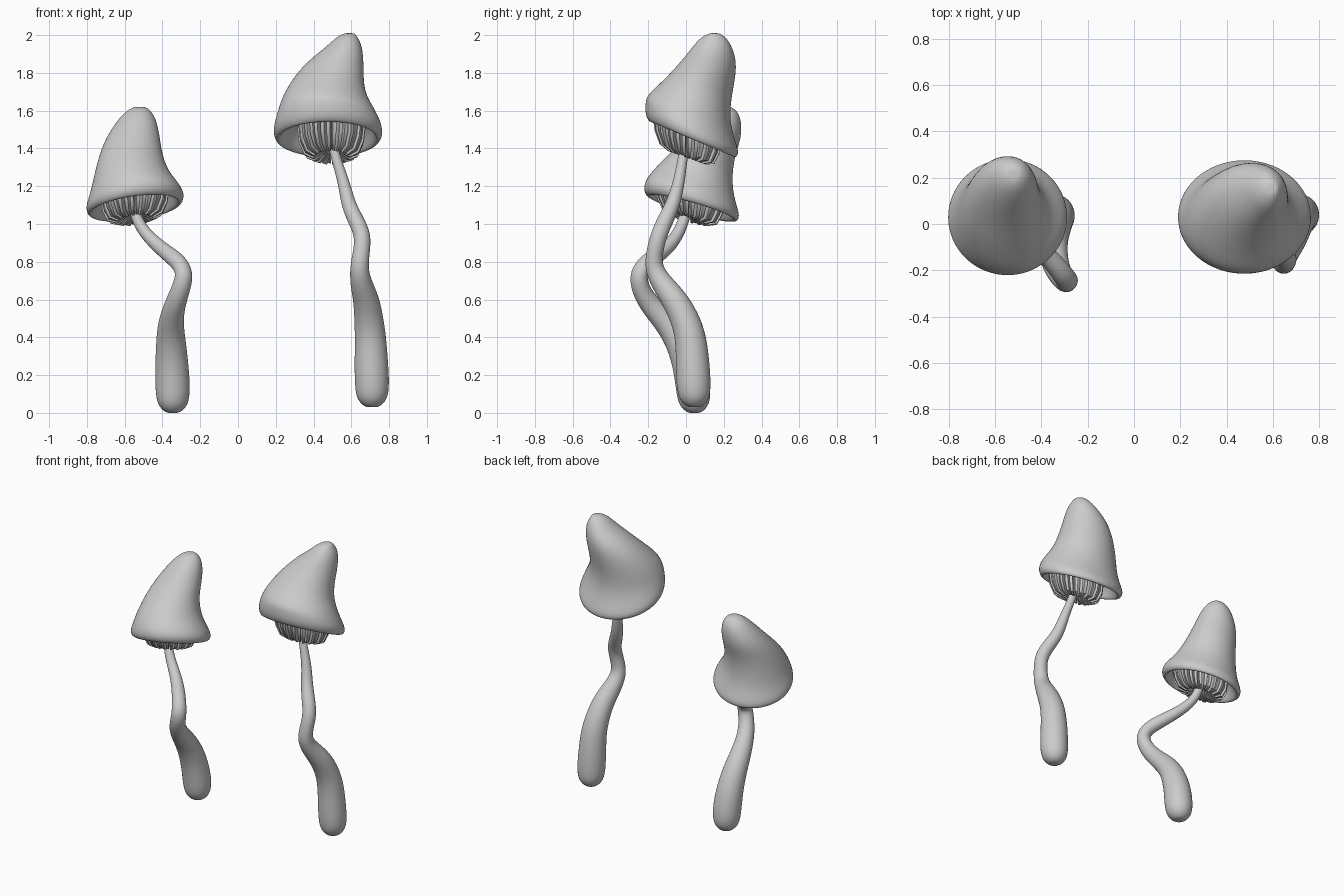
import bpy, bmesh
from math import sin, cos, pi
from mathutils import Vector

cube = bpy.data.objects.get("Cube")
if cube:
    bpy.data.objects.remove(cube, do_unlink=True)

grey = bpy.data.materials.new("plain_grey")
grey.use_nodes = True
colour = (0.6, 0.6, 0.6, 1)
grey.diffuse_color = colour
grey.node_tree.nodes["Principled BSDF"].inputs["Base Color"].default_value = colour


def finish(bm, name, subdiv):
    bmesh.ops.recalc_face_normals(bm, faces=bm.faces)
    mesh = bpy.data.meshes.new(name)
    bm.to_mesh(mesh)
    bm.free()
    mesh.materials.append(grey)
    obj = bpy.data.objects.new(name, mesh)
    bpy.context.collection.objects.link(obj)
    for poly in mesh.polygons:
        poly.use_smooth = True
    if subdiv:
        mod = obj.modifiers.new("smooth", "SUBSURF")
        mod.levels = mod.render_levels = subdiv
    return obj


def loft(rings, name):
    """Skin a list of point rings and close both ends."""
    bm = bmesh.new()
    loops = [[bm.verts.new(p) for p in ring] for ring in rings]
    n = len(loops[0])
    for a, b in zip(loops, loops[1:]):
        for i in range(n):
            j = (i + 1) % n
            bm.faces.new((a[i], a[j], b[j], b[i]))
    for end in (loops[0], loops[-1]):
        mid = bm.verts.new(sum((v.co for v in end), Vector()) / n)
        for i in range(n):
            bm.faces.new((end[i], end[(i + 1) % n], mid))
    return finish(bm, name, 2)


def cap(name, levels, tip, slope_x, slope_y):
    """Levels run tip to rim: centre x, centre y, z, radius x, radius y, tilt."""
    cx, cy, z, rx, ry, _ = levels[-1]
    # rolled lip and hollow underside
    lip = [(cx, cy, z - 0.035, rx - 0.012, ry - 0.012, 1),
           (cx, cy, z - 0.04, rx - 0.035, ry - 0.035, 1),
           (cx, cy, z, rx - 0.05, ry - 0.05, 1),
           (cx, cy, z + 0.08, rx - 0.08, ry - 0.08, 1),
           (cx, cy, z + 0.12, 0.06, 0.06, 1)]
    rings = [[Vector(tip) + Vector((0.03 * cos(t), 0.03 * sin(t), 0))
              for t in (2 * pi * i / 24 for i in range(24))]]
    for x, y, h, a, b, tilt in levels + lip:
        ring = []
        for i in range(24):
            t = 2 * pi * i / 24
            dx, dy = a * cos(t), b * sin(t)
            ring.append((x + dx, y + dy, h + tilt * (slope_x * dx + slope_y * dy)))
        rings.append(ring)
    loft(rings, name)


def stem(name, path):
    """Sweep a round section along centre points with a radius each."""
    pts = [Vector(p[:3]) for p in path]
    rings = []
    for i, p in enumerate(pts):
        d = (pts[min(i + 1, len(pts) - 1)] - pts[max(i - 1, 0)]).normalized()
        u = Vector((0, 1, 0)).cross(d).normalized()
        v = d.cross(u)
        r = path[i][3]
        rings.append([p + r * (u * cos(k * pi / 6) + v * sin(k * pi / 6))
                      for k in range(12)])
    loft(rings, name)


GILL = [(0.015, 0.1), (0.015, -0.05), (0.05, -0.12), (0.1, -0.147), (0.145, -0.125),
        (0.172, -0.06), (0.18, 0.02), (0.17, 0.07), (0.1, 0.12)]


def gills(name, centre, depth, slope_x, slope_y, count=32):
    """Thin radial plates, thicker toward the outer edge."""
    bm = bmesh.new()
    for k in range(count):
        t = 2 * pi * (k + 0.5) / count
        out, side = Vector((cos(t), sin(t), 0)), Vector((-sin(t), cos(t), 0))
        scale = 1 if k % 2 else 0.96
        sheets = []
        for s in (-1, 1):
            sheet = []
            for r, h in GILL:
                p = out * r * scale + side * s * (0.001 + r * 0.05)
                p.z = h * depth * scale + slope_x * p.x + slope_y * p.y
                sheet.append(bm.verts.new(p + Vector(centre)))
            bm.faces.new(sheet)
            sheets.append(sheet)
        n = len(GILL)
        for i in range(n):
            j = (i + 1) % n
            bm.faces.new((sheets[0][i], sheets[0][j], sheets[1][j], sheets[1][i]))
    obj = finish(bm, name, 0)
    bpy.context.view_layer.objects.active = obj
    obj.select_set(True)
    bpy.ops.object.shade_smooth_by_angle(angle=0.8)
    obj.select_set(False)


# short mushroom
cap("short_cap", [
    (-0.525, 0.205, 1.6, 0.065, 0.065, 0),
    (-0.535, 0.19, 1.55, 0.105, 0.105, 0),
    (-0.558, 0.145, 1.45, 0.147, 0.15, 0),
    (-0.57, 0.075, 1.35, 0.172, 0.178, 0.2),
    (-0.563, 0.035, 1.25, 0.205, 0.21, 0.6),
    (-0.547, 0.025, 1.18, 0.24, 0.237, 0.9),
    (-0.545, 0.03, 1.12, 0.265, 0.258, 1)], (-0.52, 0.21, 1.62), 0.13, -0.28)
gills("short_gills", (-0.545, 0.02, 1.14), 0.82, 0.13, -0.27)
stem("short_stem", [
    (-0.345, 0.045, 0.0, 0.04), (-0.345, 0.045, 0.04, 0.085), (-0.345, 0.04, 0.12, 0.097),
    (-0.35, 0.02, 0.25, 0.092), (-0.355, -0.03, 0.38, 0.082), (-0.357, -0.1, 0.48, 0.07),
    (-0.335, -0.19, 0.57, 0.058), (-0.305, -0.24, 0.65, 0.052), (-0.28, -0.255, 0.73, 0.05),
    (-0.305, -0.22, 0.79, 0.048), (-0.36, -0.15, 0.835, 0.044), (-0.43, -0.08, 0.89, 0.038),
    (-0.5, -0.035, 0.96, 0.033), (-0.55, 0.0, 1.05, 0.03), (-0.555, 0.02, 1.18, 0.03)])

# tall mushroom
cap("tall_cap", [
    (0.575, 0.145, 1.985, 0.06, 0.07, 0),
    (0.565, 0.14, 1.94, 0.095, 0.105, 0),
    (0.502, 0.117, 1.84, 0.165, 0.16, 0),
    (0.455, 0.045, 1.7, 0.212, 0.195, 0.4),
    (0.468, 0.01, 1.61, 0.255, 0.222, 0.75),
    (0.475, 0.025, 1.53, 0.285, 0.242, 1),
    (0.477, 0.032, 1.485, 0.293, 0.25, 1)], (0.59, 0.15, 2.01), 0.0, -0.42)
gills("tall_gills", (0.495, 0.005, 1.49), 0.95, 0.0, -0.36)
stem("tall_stem", [
    (0.71, 0.045, 0.03, 0.04), (0.71, 0.045, 0.07, 0.085), (0.71, 0.04, 0.15, 0.096),
    (0.705, 0.035, 0.28, 0.092), (0.702, 0.025, 0.4, 0.086), (0.692, -0.005, 0.5, 0.08),
    (0.68, -0.06, 0.6, 0.072), (0.65, -0.13, 0.69, 0.06), (0.64, -0.175, 0.77, 0.05),
    (0.655, -0.165, 0.86, 0.046), (0.662, -0.145, 0.94, 0.046), (0.625, -0.11, 1.02, 0.045),
    (0.585, -0.07, 1.1, 0.04), (0.565, -0.042, 1.2, 0.034), (0.535, -0.025, 1.3, 0.028),
    (0.505, -0.01, 1.39, 0.026), (0.49, 0.0, 1.52, 0.026)])
